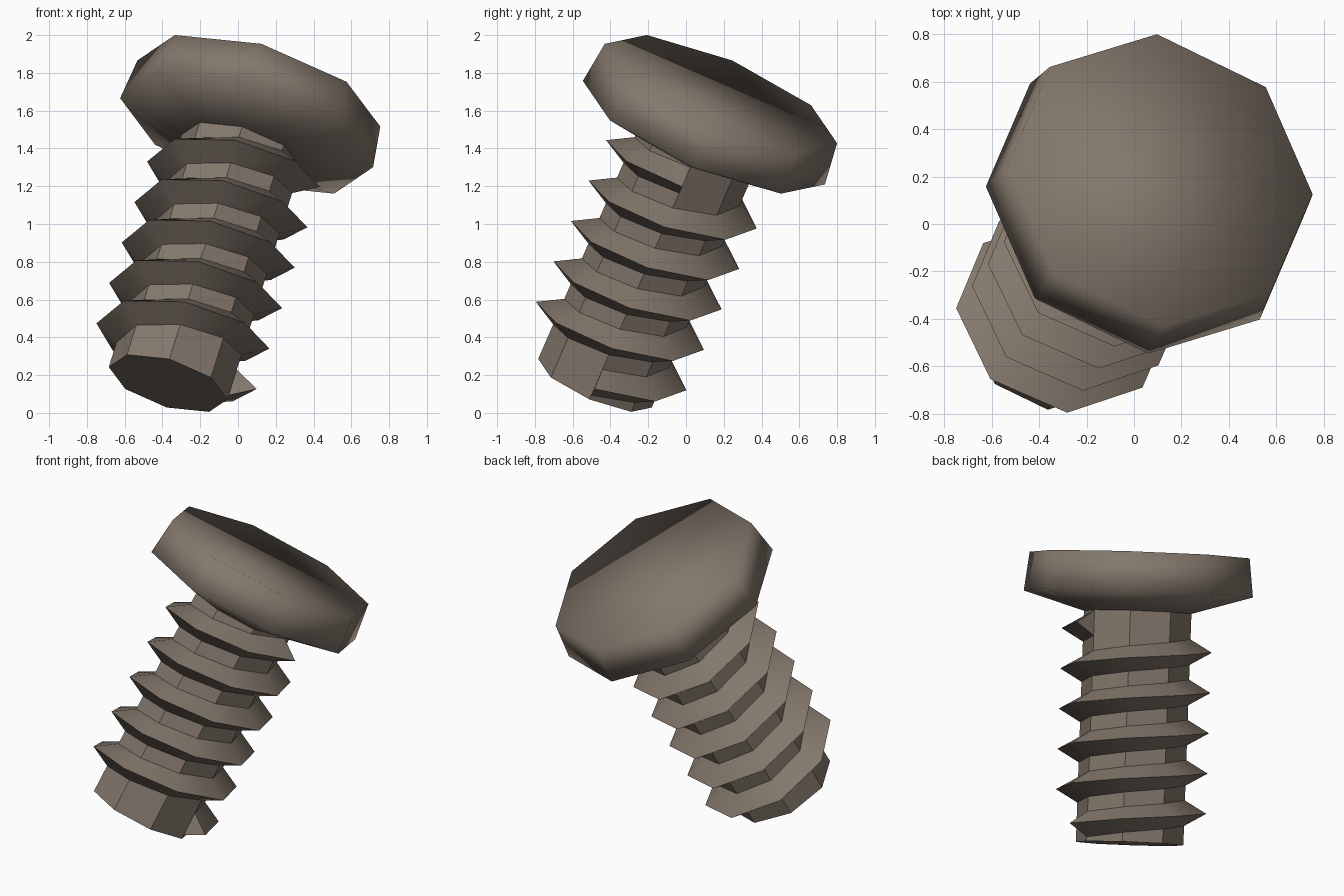
import bpy, bmesh, math
from mathutils import Matrix, Vector

if "Cube" in bpy.data.objects:
    bpy.data.objects.remove(bpy.data.objects["Cube"])

SIDES = 8
PITCH = 0.2428
BASE = Vector((-0.37, -0.482, 0.157))

# Tilted frame: local z runs up the screw axis
axis = Vector((0.276, 0.383, 0.881)).normalized()
u = Vector((0.961, -0.09, -0.261))
u = (u - axis * u.dot(axis)).normalized()
v = axis.cross(u)
FRAME = Matrix.Translation(BASE) @ Matrix((u, v, axis)).transposed().to_4x4()

# Dull brown metal
metal = bpy.data.materials.new("brown_metal")
metal.diffuse_color = (0.23, 0.187, 0.15, 1)
metal.use_nodes = True
metal.node_tree.nodes["Principled BSDF"].inputs["Base Color"].default_value = metal.diffuse_color


def point(r, k, h):
    a = 2 * math.pi * k / SIDES
    return (r * math.cos(a), r * math.sin(a), h)


def finish(name, bm):
    bmesh.ops.recalc_face_normals(bm, faces=bm.faces)
    bm.transform(FRAME)
    me = bpy.data.meshes.new(name)
    bm.to_mesh(me)
    bm.free()
    me.materials.append(metal)
    ob = bpy.data.objects.new(name, me)
    bpy.context.collection.objects.link(ob)
    bpy.ops.object.select_all(action='DESELECT')
    ob.select_set(True)
    bpy.context.view_layer.objects.active = ob
    return ob


def lathe(name, profile):
    """Octagonal turned part, capped at both ends."""
    bm = bmesh.new()
    rings = [[bm.verts.new(point(r, k, h)) for k in range(SIDES)] for r, h in profile]
    for lo, hi in zip(rings, rings[1:]):
        for k in range(SIDES):
            n = (k + 1) % SIDES
            bm.faces.new((lo[k], lo[n], hi[n], hi[k]))
    bm.faces.new(rings[0])
    bm.faces.new(rings[-1])
    return finish(name, bm)


# Shaft: faceted
lathe("shaft", [(0.327, 0), (0.327, 1.395)])

# Head: soft-shaded disc with a conical underside
lathe("head", [(0.327, 1.395), (0.697, 1.505), (0.669, 1.74)])
bpy.ops.object.shade_smooth()

# Thread: triangular section wound five full turns
bm = bmesh.new()
half = 0.078
sections = []
for k in range(5 * SIDES + 1):
    h = 0.102 + PITCH * k / SIDES
    sections.append([bm.verts.new(point(r, k, h + d))
                     for r, d in ((0.325, -half), (0.459, 0), (0.325, half))])
for a, b in zip(sections, sections[1:]):
    for i in range(3):
        j = (i + 1) % 3
        bm.faces.new((a[i], a[j], b[j], b[i]))
bm.faces.new(sections[0])
bm.faces.new(sections[-1])
finish("thread", bm)
bpy.ops.object.shade_smooth_by_angle(angle=math.radians(32))
